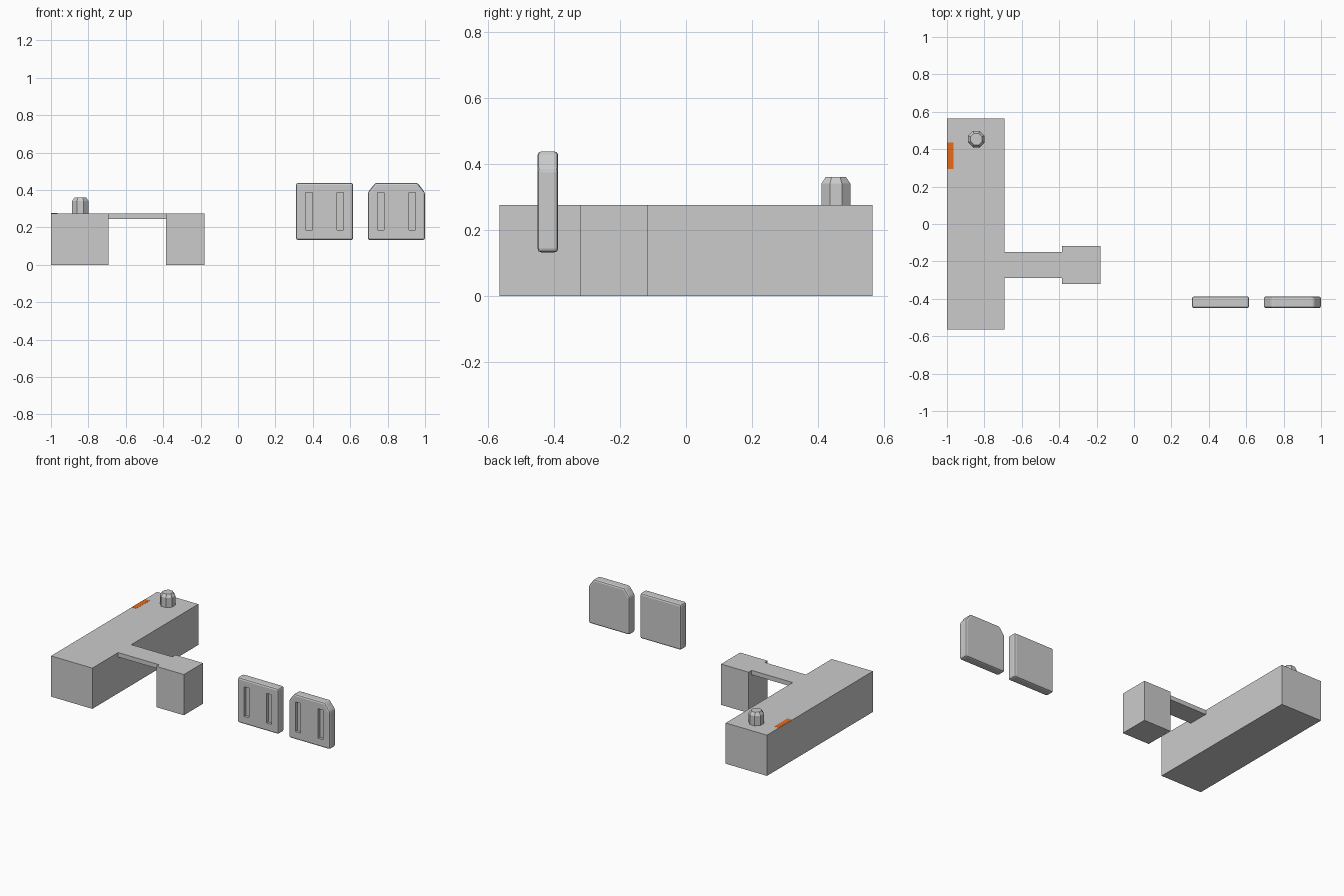
import bpy, bmesh, math

if "Cube" in bpy.data.objects:
    bpy.data.objects.remove(bpy.data.objects["Cube"])


def make_object(name, bm):
    bmesh.ops.recalc_face_normals(bm, faces=bm.faces)
    mesh = bpy.data.meshes.new(name)
    bm.to_mesh(mesh)
    bm.free()
    obj = bpy.data.objects.new(name, mesh)
    bpy.context.collection.objects.link(obj)
    return obj


def box(name, lo, hi):
    bm = bmesh.new()
    bmesh.ops.create_cube(bm, size=1)
    for v in bm.verts:
        for i in range(3):
            v.co[i] = hi[i] if v.co[i] > 0 else lo[i]
    return make_object(name, bm)


def panel(name, outline, cx):
    # extruded front outline with softened edges
    y0, y1 = -0.45, -0.387
    bm = bmesh.new()
    face = bm.faces.new([bm.verts.new((cx + x, y0, z)) for x, z in outline])
    ext = bmesh.ops.extrude_face_region(bm, geom=[face])
    for v in [g for g in ext["geom"] if isinstance(g, bmesh.types.BMVert)]:
        v.co.y = y1
    obj = make_object(name, bm)
    bev = obj.modifiers.new("soft_edges", "BEVEL")
    bev.width = 0.012
    bev.segments = 2
    # two upright slots in the front face
    for side in (-1, 1):
        sx = cx + side * 0.084
        cutter = box(name + "_slot_cutter", (sx - 0.018, y0 - 0.03, 0.187),
                     (sx + 0.018, y0 + 0.018, 0.387))
        cutter.hide_render = True
        cut = obj.modifiers.new("slot", "BOOLEAN")
        cut.operation = "DIFFERENCE"
        cut.solver = "EXACT"
        cut.object = cutter
        bpy.context.view_layer.objects.active = obj
        if len(obj.modifiers) == 2:
            bpy.ops.object.modifier_apply(modifier="soft_edges")
        bpy.ops.object.modifier_apply(modifier=cut.name)
        bpy.data.objects.remove(cutter)
    return obj


# main body, bridge and side block
box("main_body", (-1, -0.565, 0), (-0.692, 0.565, 0.275))
box("bridge_arm", (-0.692, -0.29, 0.245), (-0.385, -0.15, 0.275))
box("side_block", (-0.385, -0.32, 0), (-0.18, -0.117, 0.275))

# octagonal knob with chamfered top
bm = bmesh.new()
rings = []
for r, z in ((0.044, 0.275), (0.044, 0.34), (0.031, 0.36)):
    R = r / math.cos(math.pi / 8)
    rings.append([bm.verts.new((-0.843 + R * math.cos((i + 0.5) * math.pi / 4),
                                0.454 + R * math.sin((i + 0.5) * math.pi / 4), z))
                  for i in range(8)])
for a, b in zip(rings, rings[1:]):
    for i in range(8):
        j = (i + 1) % 8
        bm.faces.new((a[i], a[j], b[j], b[i]))
bm.faces.new(rings[-1])
bm.faces.new(rings[0][::-1])
make_object("knob", bm)

# orange inlay on the top left edge
orange = bpy.data.materials.new("orange")
orange.diffuse_color = (0.8, 0.15, 0.01, 1)
orange.use_nodes = True
orange.node_tree.nodes["Principled BSDF"].inputs["Base Color"].default_value = orange.diffuse_color
inlay = box("orange_inlay", (-0.9995, 0.295, 0.252), (-0.965, 0.435, 0.276))
inlay.data.materials.append(orange)

# two separate panels, one with clipped top corners
w, z0, z1 = 0.153, 0.132, 0.438
panel("square_panel", [(-w, z0), (w, z0), (w, z1), (-w, z1)], 0.463)
panel("clipped_panel", [(-w, z0), (w, z0), (w, z1 - 0.052), (w - 0.04, z1),
                        (-w + 0.04, z1), (-w, z1 - 0.052)], 0.847)
